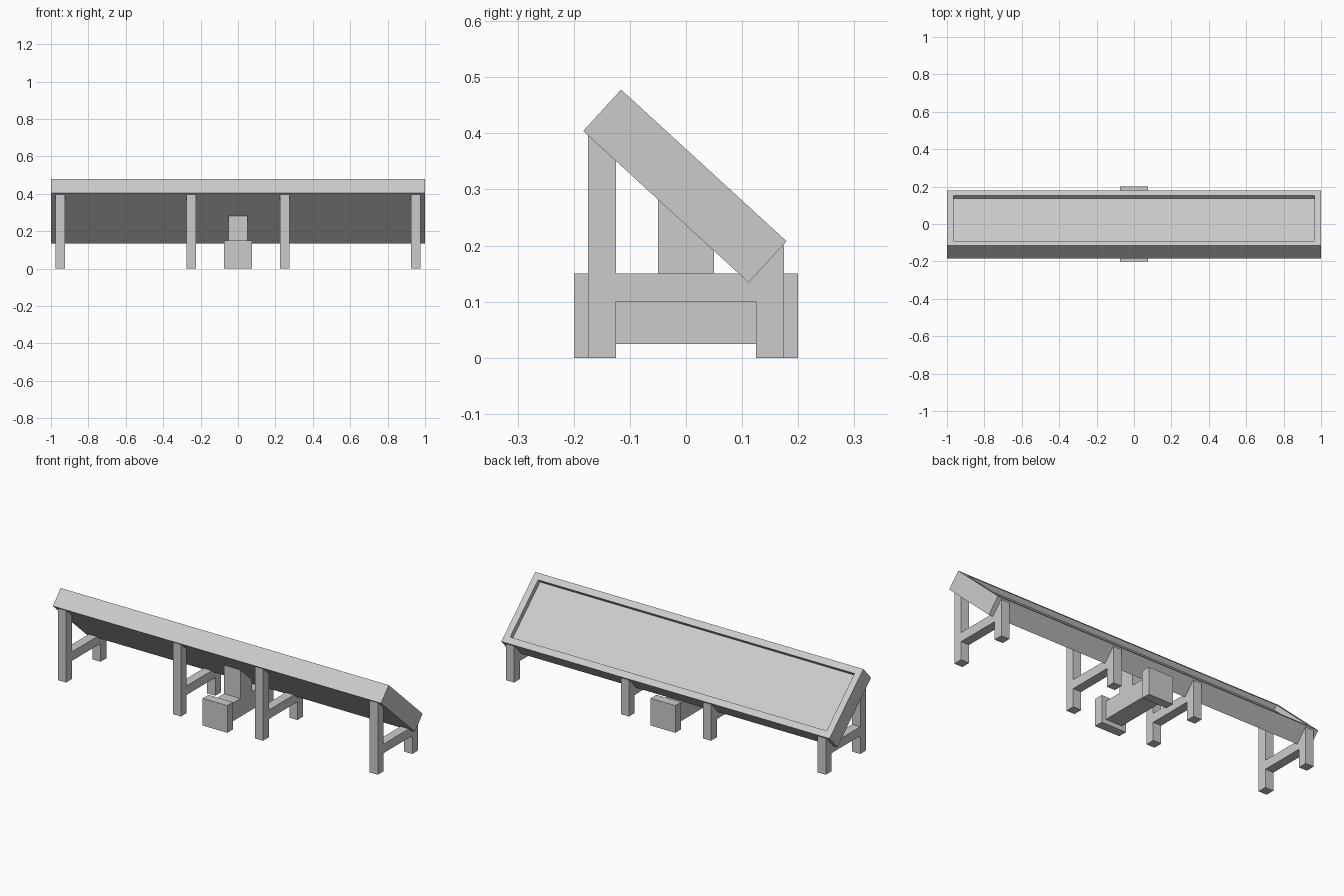
import bpy, bmesh, math
from mathutils import Matrix, Vector

if "Cube" in bpy.data.objects:
    bpy.data.objects.remove(bpy.data.objects["Cube"])


def finish(name, bm):
    mesh = bpy.data.meshes.new(name)
    bm.to_mesh(mesh)
    bm.free()
    obj = bpy.data.objects.new(name, mesh)
    bpy.context.collection.objects.link(obj)
    return obj


def box(name, x, y, z):
    """Box from (min, max) ranges on each axis."""
    lo, hi = Vector((x[0], y[0], z[0])), Vector((x[1], y[1], z[1]))
    bm = bmesh.new()
    m = Matrix.Translation((lo + hi) / 2) @ Matrix.Diagonal((*(hi - lo), 1))
    bmesh.ops.create_cube(bm, size=1, matrix=m)
    return finish(name, bm)


# Tilted panel with a shallow recess inside a raised rim
bm = bmesh.new()
bmesh.ops.create_cube(bm, size=1, matrix=Matrix.Diagonal((2, 0.4, 0.1, 1)))
bm.normal_update()
top = max(bm.faces, key=lambda f: f.normal.z)
bmesh.ops.inset_region(bm, faces=[top], thickness=0.05)
floor = bmesh.ops.extrude_discrete_faces(bm, faces=[top])["faces"][0]
bmesh.ops.translate(bm, verts=floor.verts, vec=(0, 0, -0.026))
bmesh.ops.recalc_face_normals(bm, faces=bm.faces)
panel = finish("tilted_panel", bm)
panel.location = (0, -0.002, 0.306)
panel.rotation_euler.x = math.radians(-42.5)

# Four support trestles: tall front leg, short rear leg, brace between
for i, cx in enumerate((-0.95, -0.25, 0.25, 0.95)):
    x = (cx - 0.025, cx + 0.025)
    box(f"front_leg_{i}", x, (-0.175, -0.125), (0, 0.398))
    box(f"rear_leg_{i}", x, (0.125, 0.175), (0, 0.2))
    box(f"leg_brace_{i}", x, (-0.125, 0.125), (0.1, 0.15))

# Central base: beam between two end blocks, with a post up to the panel
box("base_beam", (-0.05, 0.05), (-0.15, 0.15), (0.025, 0.125))
for name, s in (("front_block", -1), ("rear_block", 1)):
    box(name, (-0.075, 0.075), sorted((s * 0.15, s * 0.2)), (0, 0.15))
box("center_post", (-0.05, 0.05), (-0.05, 0.05), (0.125, 0.285))
